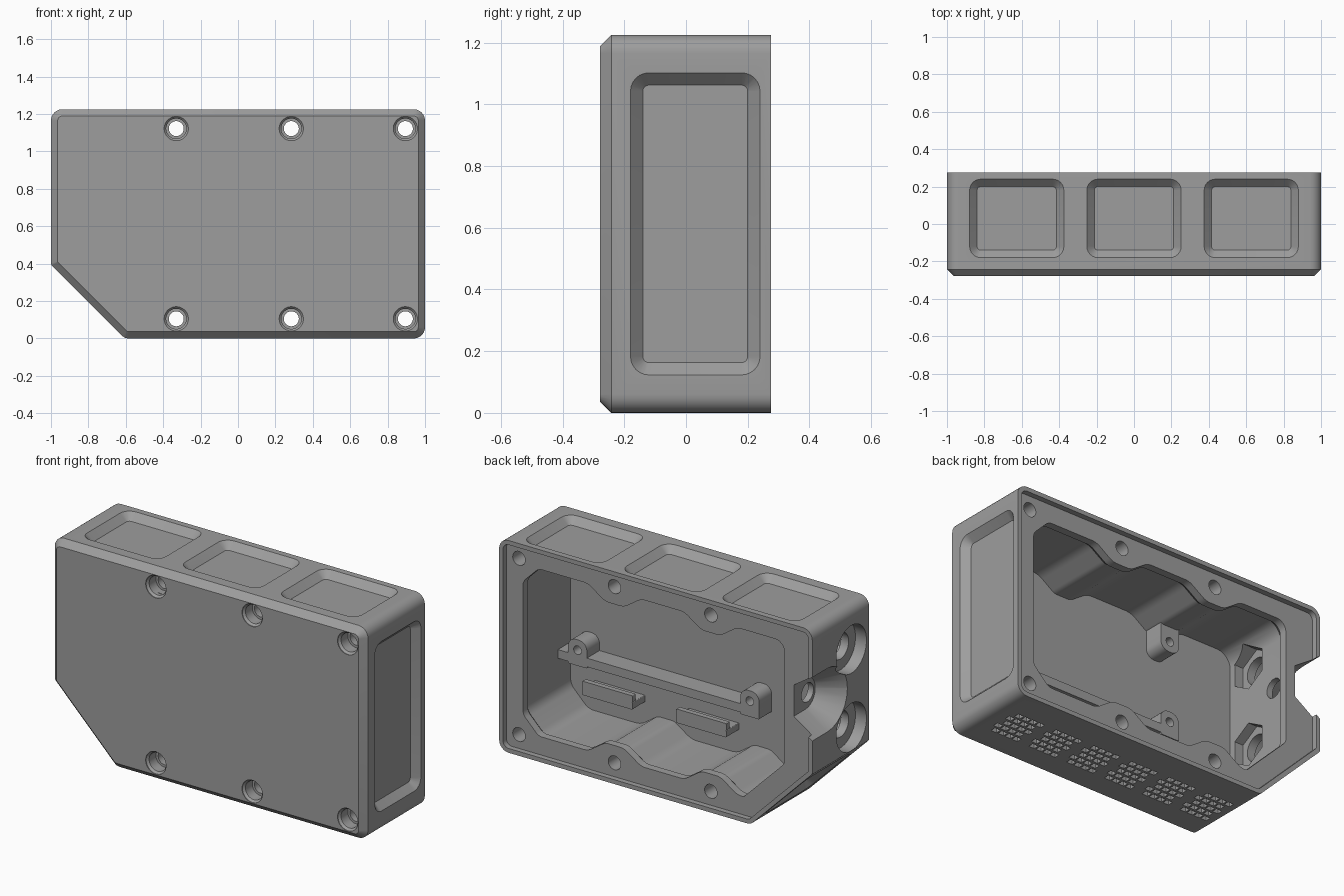
import bpy, bmesh, math
from mathutils import Vector

if "Cube" in bpy.data.objects:
    bpy.data.objects.remove(bpy.data.objects["Cube"])

grey = bpy.data.materials.new("mid_grey")
grey.diffuse_color = (0.34, 0.34, 0.34, 1)
grey.use_nodes = True
grey.node_tree.nodes["Principled BSDF"].inputs["Base Color"].default_value = grey.diffuse_color

AXIS = {
    'x': lambda u, w, t: (t, u, w),
    'y': lambda u, w, t: (u, t, w),
    'z': lambda u, w, t: (u, w, t),
}
H = math.sqrt(0.5)
TOP, FRONT, BACK = 1.225, -0.278, 0.276


def slope(u, w, t):
    """Frame on the slanted lower corner: u along it, w = y, t outwards."""
    return (-0.8 - H * u - H * t, w, 0.198 + H * u - H * t)


def rounded(corners, radii, d=0.0, seg=6):
    """Counter-clockwise polygon, inset by d, with rounded corners."""
    n = len(corners)
    p = [Vector(c) for c in corners]
    q, turn = [], []
    for i in range(n):
        e1 = (p[i] - p[i - 1]).normalized()
        e2 = (p[(i + 1) % n] - p[i]).normalized()
        n1, n2 = Vector((-e1.y, e1.x)), Vector((-e2.y, e2.x))
        q.append(p[i] + (n1 + n2) * (d / (1 + n1.dot(n2))))
        turn.append(1 if e1.x * e2.y - e1.y * e2.x > 0 else -1)
    out = []
    for i in range(n):
        r = max(radii[i] - d * turn[i], 0.004)
        a = (q[i - 1] - q[i]).normalized()
        b = (q[(i + 1) % n] - q[i]).normalized()
        half = a.angle(b) / 2
        c = q[i] + (a + b).normalized() * (r / math.sin(half))
        s = (q[i] + a * (r / math.tan(half)) - c).normalized()
        e = (q[i] + b * (r / math.tan(half)) - c).normalized()
        out += [c + s.slerp(e, k / seg) * r for k in range(seg + 1)]
    return out


def rect(u0, u1, w0, w1, r, d=0.0):
    return rounded([(u0, w0), (u1, w0), (u1, w1), (u0, w1)], [r] * 4, d)


def circle(u, w, r, n=32):
    return [Vector((u + r * math.cos(2 * math.pi * (k + .5) / n),
                    w + r * math.sin(2 * math.pi * (k + .5) / n))) for k in range(n)]


def loft(name, frame, *solids):
    """Each solid is a list of (offset, ring) sections; all go in one object."""
    f = AXIS.get(frame, frame)
    bm = bmesh.new()
    for rings in solids:
        vs = [[bm.verts.new(f(p[0], p[1], t)) for p in ring] for t, ring in rings]
        n = len(vs[0])
        for a, b in zip(vs, vs[1:]):
            for i in range(n):
                bm.faces.new((a[i], a[(i + 1) % n], b[(i + 1) % n], b[i]))
        bm.faces.new(vs[0])
        bm.faces.new(vs[-1])
    bmesh.ops.recalc_face_normals(bm, faces=bm.faces)
    me = bpy.data.meshes.new(name)
    bm.to_mesh(me)
    bm.free()
    me.materials.append(grey)
    ob = bpy.data.objects.new(name, me)
    bpy.context.collection.objects.link(ob)
    return ob


def cut(ob, cutter):
    cutter.hide_render = True
    m = ob.modifiers.new("cut", 'BOOLEAN')
    m.operation, m.solver, m.object = 'DIFFERENCE', 'EXACT', cutter
    bpy.context.view_layer.objects.active = ob
    bpy.ops.object.modifier_apply(modifier=m.name)
    bpy.data.objects.remove(cutter)


def smooth(ob):
    bpy.ops.object.select_all(action='DESELECT')
    ob.select_set(True)
    bpy.context.view_layer.objects.active = ob
    bpy.ops.object.shade_smooth_by_angle(angle=math.radians(28))


# Outer shell with a chamfered front edge and one slanted corner
corners = [(-0.605, 0), (1, 0), (1, TOP), (-1, TOP), (-1, 0.395)]
radii = [0.05, 0.06, 0.06, 0.06, 0.02]


def outline(d=0.0):
    return rounded(corners, radii, d)


shell = loft("case_shell", 'y', [(FRONT, outline(0.036)), (-0.242, outline()), (BACK, outline())])

# Lid recess behind the back lip
cut(shell, loft("lid_recess", 'y', [(0.245, outline(0.025)), (0.3, outline(0.025))]))

# Main cavity, its walls swelling around the screw columns, wider below the ledge
screw_x = (-0.33, 0.285, 0.895)


def swell(x, z, s):
    """Bump in a cavity wall; s is +1 on the bottom wall, -1 on the top wall."""
    return [(x - s * 0.17, z), (x - s * 0.06, z + s * 0.075),
            (x + s * 0.06, z + s * 0.075), (x + s * 0.17, z)]


cav = ([(-0.54, 0.13)] + swell(-0.33, 0.13, 1) + swell(0.285, 0.13, 1)
       + [(0.77, 0.13), (0.87, 0.23), (0.87, 0.995), (0.77, 1.095)]
       + swell(0.285, 1.095, -1) + swell(-0.33, 1.095, -1) + [(-0.80, 1.095), (-0.80, 0.39)])
cav_r = [0.02] + [0.09] * 8 + [0.06] * 4 + [0.09] * 8 + [0.06, 0.05]
cut(shell, loft("cavity", 'y', [(-0.225, rounded(cav, cav_r, -0.025)), (0.17, rounded(cav, cav_r, -0.025)),
                                (0.2, rounded(cav, cav_r)), (0.3, rounded(cav, cav_r))]))


# Tapered decorative pockets: top, right side, slanted corner
def pocket(frame, u0, u1, w0, w1, surface):
    cut(shell, loft("pocket", frame, [
        (surface + 0.01, rect(u0, u1, w0, w1, 0.06, -0.01)),
        (surface - 0.04, rect(u0, u1, w0, w1, 0.06, 0.04))]))


for x in (-0.627, 0, 0.627):
    pocket('z', x - 0.252, x + 0.252, -0.18, 0.24, TOP)
pocket('x', -0.18, 0.24, 0.123, 1.102, 1.0)
pocket(slope, -0.2, 0.2, -0.18, 0.24, 0)

# Counterbored screw holes
for x in screw_x:
    for z in (0.105, 1.122):
        cut(shell, loft("screw_hole", 'y', [
            (-0.3, circle(x, z, 0.065)), (-0.274, circle(x, z, 0.065)), (-0.262, circle(x, z, 0.054)),
            (-0.2, circle(x, z, 0.054)), (-0.2, circle(x, z, 0.04)), (0.3, circle(x, z, 0.04))]))

# Two connector ports in the left wall, with nut seats on the inside
for z in (0.53, 0.98):
    y = -0.08
    cut(shell, loft("port", 'x', [
        (-1.02, circle(y, z, 0.138)), (-0.93, circle(y, z, 0.138)),
        (-0.93, circle(y, z, 0.075)), (-0.75, circle(y, z, 0.075))]))
    cut(shell, loft("nut_seat", 'x', [(-0.88, circle(y, z, 0.125, 6)), (-0.77, circle(y, z, 0.125, 6))]))

# Funnel notch open to the back, with a cable hole in its floor
funnel = [(-0.05, 0.58), (0.5, 0.58), (0.5, 0.96), (-0.05, 0.96)]
fr = [0.188, 0.01, 0.01, 0.188]
cut(shell, loft("funnel", 'x', [(-1.01, rounded(funnel, fr)), (-0.86, rounded(funnel, fr, 0.1))]))
cut(shell, loft("cable_hole", 'x', [(-0.9, circle(0.12, 0.77, 0.055, 16)), (-0.75, circle(0.12, 0.77, 0.055, 16))]))

# Brick-pattern vent groups on the underside
slots = []
for g in range(6):
    for row in range(5):
        for col in range(4):
            x = 0.78 - 0.25 * g + (col - 1.5) * 0.046 + (0.011 if row % 2 else -0.011)
            y = (row - 2) * 0.046
            ring = [Vector((x + a * 0.018, y + b * 0.016)) for a, b in ((-1, -1), (1, -1), (1, 1), (-1, 1))]
            slots.append([(-0.02, ring), (0.025, ring)])
cut(shell, loft("vent_slots", 'z', *slots))
smooth(shell)

# Board rail on the inside of the front wall
smooth(loft("board_rail", 'y', [(-0.24, rect(-0.39, 0.9, 0.41, 0.46, 0.004)),
                                (-0.11, rect(-0.39, 0.9, 0.41, 0.46, 0.004))]))

# Screw tabs on the rail and below the top wall
for x in (-0.33, 0.77):
    for name, z0, z1, hz, low in (("lower_tab", 0.4, 0.55, 0.49, 0), ("upper_tab", 0.9, 1.07, 0.96, 1)):
        cs = [(x - 0.06, z0), (x + 0.06, z0), (x + 0.06, z1), (x - 0.06, z1)]
        rs = [0.05, 0.05, 0.005, 0.005] if low else [0.005, 0.005, 0.05, 0.05]
        tab = loft(name, 'y', [(-0.24, rounded(cs, rs)), (-0.11, rounded(cs, rs))])
        cut(tab, loft("tab_hole", 'y', [(-0.2, circle(x, hz, 0.025, 16)), (0, circle(x, hz, 0.025, 16))]))
        smooth(tab)

# Small L-shaped clips under the rail
for x in (-0.02, 0.58):
    for name, z0, z1, y0 in (("clip_shelf", 0.24, 0.28, -0.24), ("clip_lip", 0.28, 0.32, -0.14)):
        ring = rect(x - 0.16, x + 0.16, z0, z1, 0.004)
        loft(name, 'y', [(y0, ring), (-0.11, ring)])
